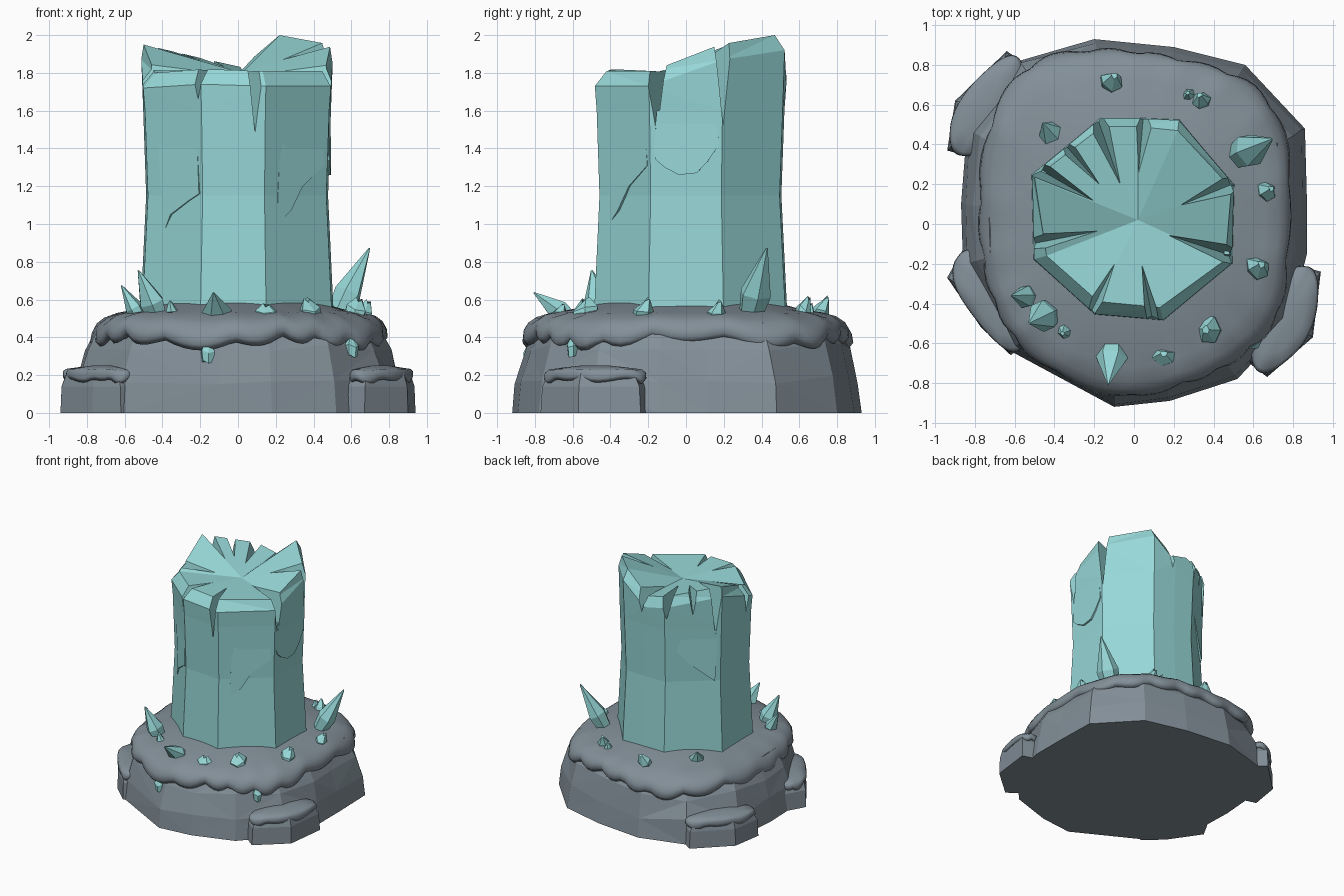
import bpy, bmesh, math, random
from mathutils import Vector

random.seed(4)
old = bpy.data.objects.get("Cube")
if old:
    bpy.data.objects.remove(old, do_unlink=True)


def material(name, color):
    m = bpy.data.materials.new(name)
    m.use_nodes = True
    m.diffuse_color = (*color, 1)
    m.node_tree.nodes["Principled BSDF"].inputs["Base Color"].default_value = (*color, 1)
    return m


ROCK = material("grey_rock", (0.225, 0.275, 0.315))
CRYSTAL = material("pale_teal_crystal", (0.31, 0.68, 0.68))


def finish(name, bm, mat, smooth=False):
    bmesh.ops.recalc_face_normals(bm, faces=bm.faces)
    me = bpy.data.meshes.new(name)
    bm.to_mesh(me)
    bm.free()
    me.materials.append(mat)
    for p in me.polygons:
        p.use_smooth = smooth
    ob = bpy.data.objects.new(name, me)
    bpy.context.collection.objects.link(ob)
    return ob


def loft(rings):
    """Closed solid through rings of equal length."""
    bm = bmesh.new()
    rows = [[bm.verts.new(p) for p in ring] for ring in rings]
    n = len(rows[0])
    for a, b in zip(rows, rows[1:]):
        for i in range(n):
            j = (i + 1) % n
            bm.faces.new((a[i], a[j], b[j], b[i]))
    bm.faces.new(rows[0][::-1])
    bm.faces.new(rows[-1])
    return bm


def hull(points, bm):
    verts = [bm.verts.new(p) for p in points]
    bmesh.ops.convex_hull(bm, input=verts)
    return bm


def rounded(points, steps=3):
    pts = [Vector(p) for p in points]
    for _ in range(steps):
        new = []
        for i, a in enumerate(pts):
            b = pts[(i + 1) % len(pts)]
            new += [a.lerp(b, 0.25), a.lerp(b, 0.75)]
        pts = new
    return pts


def crust(name, outline, lobes, amp, profile):
    """Rounded cap with a scalloped lip; profile rows are scale, height, wave share."""
    pts = rounded(outline)
    c = sum(pts, Vector((0, 0))) / len(pts)
    rings = []
    for s, z, share in profile:
        ring = []
        for i, p in enumerate(pts):
            t = math.tau * i / len(pts)
            w = abs(math.sin(lobes * t / 2 + 0.9 * math.sin(3 * t))) - 0.5
            w += 0.5 * math.sin(5 * t + 1)
            q = c + (p - c) * (s + amp * 0.6 * w * share)
            ring.append((q.x, q.y, z - amp * w * share))
        rings.append(ring)
    return finish(name, loft(rings), ROCK, True)


# Faceted rock base
foot = [(-0.1, -0.92), (0.18, -0.89), (0.52, -0.78), (0.78, -0.5), (0.87, -0.15),
        (0.87, 0.12), (0.86, 0.48), (0.56, 0.8), (0.2, 0.89), (-0.2, 0.93),
        (-0.58, 0.82), (-0.84, 0.48), (-0.87, 0.1), (-0.86, -0.2), (-0.62, -0.64)]
rings = []
for s, z, j in ((1, 0, 0), (0.985, 0.18, 0.02), (0.93, 0.35, 0.015), (0.84, 0.48, 0)):
    rings.append([(x * s * (1 + random.uniform(-j, j / 3)), y * s * (1 + random.uniform(-j, j / 3)),
                   z + 1.5 * random.uniform(-j, j)) for x, y in foot])
bm = loft(rings)
bmesh.ops.triangulate(bm, faces=[f for f in bm.faces if len(f.verts) == 4])
finish("rock_base", bm, ROCK)

# Scalloped upper ledge
ledge = [(0.46, -0.72), (0.73, -0.48), (0.79, -0.05), (0.78, 0.4), (0.6, 0.72), (0.2, 0.85),
         (-0.2, 0.87), (-0.56, 0.8), (-0.75, 0.5), (-0.77, 0), (-0.71, -0.42),
         (-0.53, -0.68), (-0.1, -0.87), (0.2, -0.83)]
crust("rock_ledge", ledge, 19, 0.04,
      ((0.9, 0.4, 0.3), (0.98, 0.37, 1), (1.01, 0.4, 1), (1.005, 0.44, 0.8), (0.98, 0.475, 0.5),
       (0.93, 0.505, 0.4), (0.84, 0.53, 0.1), (0.7, 0.55, 0), (0.5, 0.595, 0)))

# Low boulders around the foot
boulders = {
    "front_left_boulder": [(0.8, -0.2), (0.94, -0.24), (0.9, -0.57), (0.67, -0.77), (0.58, -0.7), (0.62, -0.4)],
    "front_right_boulder": [(-0.84, -0.09), (-0.94, -0.27), (-0.77, -0.52), (-0.62, -0.66), (-0.54, -0.6), (-0.6, -0.25)],
    "back_right_boulder": [(-0.8, 0.33), (-0.94, 0.37), (-0.9, 0.62), (-0.64, 0.87), (-0.54, 0.8), (-0.6, 0.5)],
}
for name, pts in boulders.items():
    c = sum((Vector(p) for p in pts), Vector((0, 0))) / len(pts)
    body = [(*(c + (Vector(p) - c) * s), z) for s, z in ((1, 0), (0.97, 0.14), (0.85, 0.21)) for p in pts]
    finish(name, hull(body, bmesh.new()), ROCK)
    crust(name + "_cap", pts, 5, 0.02,
          ((0.8, 0.19, 0), (0.97, 0.17, 1), (1.02, 0.19, 1), (1.01, 0.215, 0.6),
           (0.94, 0.23, 0.3), (0.65, 0.24, 0), (0.3, 0.25, 0)))

# Crystal pillar with a broken, dished top: wall corners and rim points
corners = [(0.5, -0.2), (0.51, 0.2), (0.23, 0.53), (0.02, 0.54), (-0.17, 0.54),
           (-0.52, 0.25), (-0.51, -0.18), (-0.2, -0.46), (0.15, -0.49)]
rim = [(0.46, -0.18, 1.81), (0.49, 0.18, 1.95), (0.22, 0.47, 2.0), (0.02, 0.49, 1.83), (-0.16, 0.49, 1.87),
       (-0.5, 0.23, 1.95), (-0.44, -0.16, 1.8), (-0.18, -0.39, 1.82), (0.13, -0.42, 1.81)]
levels = ((0.45, 1.0), (1.15, 0.935), (1.6, 0.965), (1.9, 0.985))
rings = [[(x * s, y * s, z) for x, y in corners] for z, s in levels[:3]]
rings.append([(x * 0.985, y * 0.985, p[2] - 0.08) for (x, y), p in zip(corners, rim)])
rings.append(rim)
bm = loft(rings)
bm.faces.ensure_lookup_table()
fan = bmesh.ops.poke(bm, faces=[bm.faces[-1]])
fan["verts"][0].co = (0.02, 0.02, 1.8)
bmesh.ops.triangulate(bm, faces=bm.faces)
pillar = finish("crystal_pillar", bm, CRYSTAL)

# V-shaped splits: angle, inner radius, lowest height, half width, rim height
splits = ((109, 0.18, 1.72, 0.06, 1.87), (85, 0.22, 1.72, 0.05, 1.83),
          (22, 0.24, 1.45, 0.05, 1.94), (-18, 0.16, 1.42, 0.055, 1.82), (-79, 0.2, 1.36, 0.045, 1.8),
          (-116, 0.2, 1.64, 0.055, 1.81), (191, 0.15, 1.6, 0.055, 1.84), (150, 0.22, 1.5, 0.045, 1.94),
          (131, 0.24, 1.72, 0.045, 1.91))
bm = bmesh.new()
up = Vector((0, 0, 1))
for deg, r, low, half, top in splits:
    d = Vector((math.cos(math.radians(deg)), math.sin(math.radians(deg)), 0))
    side = Vector((-d.y, d.x, 0)) * half * 1.4
    hull([d * r + up * (1.82 + (top - 1.8) * r * 2), d * 0.62 + up * (low - 0.06),
          d * 0.62 + side + up * (top + 0.1), d * 0.62 - side + up * (top + 0.1)], bm)
cutter = finish("split_cutter", bm, CRYSTAL)
cutter.hide_render = True
mod = pillar.modifiers.new("splits", "BOOLEAN")
mod.operation, mod.solver, mod.object = "DIFFERENCE", "EXACT", cutter
bpy.context.view_layer.update()
cut = bpy.data.meshes.new_from_object(pillar.evaluated_get(bpy.context.evaluated_depsgraph_get()))
pillar.modifiers.clear()
pillar.data = cut
bpy.data.objects.remove(cutter, do_unlink=True)


def wall_scale(z):
    for (z0, s0), (z1, s1) in zip(levels, levels[1:]):
        if z <= z1:
            return s0 + (s1 - s0) * (z - z0) / (z1 - z0)


def flake(name, k, outline):
    """Raised layer on pillar wall k, proud at its lower edge and fading upward."""
    a, b = Vector(corners[k]), Vector(corners[(k + 1) % len(corners)])
    n = Vector((b.y - a.y, a.x - b.x)).normalized()
    top = max(z for u, z in outline)
    low = min(z for u, z in outline)
    rings = []
    for inner in (True, False):
        ring = []
        for i, (u, z) in enumerate(outline):
            off = -0.03 if inner else -0.004 if i == 0 else 0.016 - 0.02 * (z - low) / (top - low)
            ring.append((*(a.lerp(b, u) * wall_scale(z) + n * off), z))
        rings.append(ring)
    finish(name, loft(rings), CRYSTAL)


flake("left_flake", 0, [(0.04, 1.4), (0.08, 1.34), (0.2, 1.3), (0.4, 1.26), (0.65, 1.27), (0.8, 1.33), (0.96, 1.42), (0.9, 1.6), (0.1, 1.6)])
flake("front_left_flake", 8, [(0.2, 1.0), (0.4, 1.07), (0.6, 1.2), (0.95, 1.31), (0.9, 1.5), (0.25, 1.5)])
flake("front_flake", 6, [(0.3, 0.95), (0.45, 1.05), (0.75, 1.12), (0.95, 1.16), (0.9, 1.5), (0.2, 1.5)])
flake("back_right_flake", 4, [(0.1, 1.45), (0.5, 1.28), (0.9, 1.15), (0.95, 1.58), (0.2, 1.6)])


def shard(name, base, tip, r):
    """Six-sided crystal from base to tip: tall ones pointed, small ones chunky."""
    a, b = Vector(base), Vector(tip)
    q = (b - a).to_track_quat("Z", "Y")
    chunky = b.z < 0.635
    rings = []
    for t, s in ((0, 0.8), (0.55, 1), (0.97, 0.3)) if chunky else ((0, 0.65), (0.4, 1), (0.98, 0.06)):
        rings.append([a.lerp(b, t) + q @ Vector((math.cos(i * math.tau / 6 + base[0] * 9) * r * s,
                                                 math.sin(i * math.tau / 6 + base[0] * 9) * r * s * 0.8,
                                                 0.2 * r * (i % 3 - 1) * chunky)) for i in range(6)])
    finish(name, loft(rings), CRYSTAL)


# Loose shards: base x, y, tip x, y, z and radius
shards = ((0.5, 0.33, 0.7, 0.43, 0.88, 0.09), (-0.1, -0.58, -0.13, -0.81, 0.64, 0.08),
          (-0.41, -0.44, -0.53, -0.5, 0.76, 0.085), (-0.5, -0.37, -0.62, -0.36, 0.68, 0.06),
          (-0.39, 0.42, -0.46, 0.51, 0.64, 0.07), (-0.13, 0.68, -0.1, 0.75, 0.61, 0.06),
          (0.35, 0.59, 0.33, 0.65, 0.61, 0.05), (0.28, 0.64, 0.27, 0.66, 0.58, 0.035),
          (0.64, 0.15, 0.69, 0.18, 0.59, 0.055), (0.6, -0.24, 0.64, -0.2, 0.6, 0.068),
          (0.4, -0.53, 0.36, -0.53, 0.6, 0.075), (0.15, -0.68, 0.15, -0.65, 0.57, 0.062),
          (-0.34, -0.53, -0.36, -0.55, 0.59, 0.04))
for i, (x, y, tx, ty, tz, r) in enumerate(shards):
    shard(f"shard_{i + 1}", (x, y, 0.47), (tx, ty, tz), r)

# Small chips set in the rock wall
for i, (x, y, z) in enumerate(((-0.16, -0.83, 0.32), (0.6, -0.6, 0.35))):
    shard(f"wall_chip_{i + 1}", (x, y, z - 0.05), (x, y, z + 0.05), 0.04)
